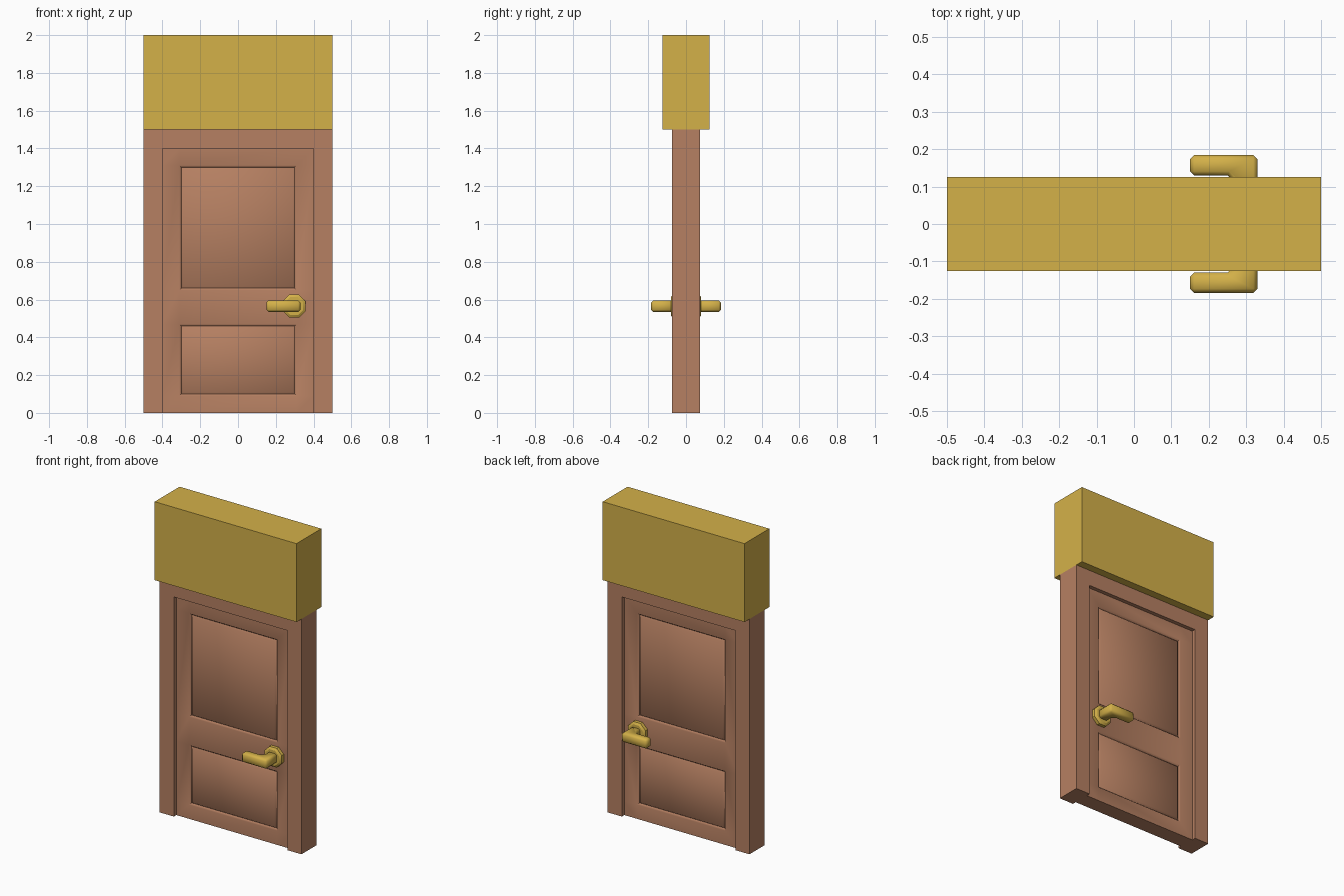
import bpy, bmesh, math
from mathutils import Matrix, Vector

if "Cube" in bpy.data.objects:
    bpy.data.objects.remove(bpy.data.objects["Cube"])


def material(name, rgb):
    m = bpy.data.materials.new(name)
    lin = [((c / 255 + 0.055) / 1.055) ** 2.4 for c in rgb]
    m.diffuse_color = (*lin, 1)
    m.use_nodes = True
    m.node_tree.nodes["Principled BSDF"].inputs["Base Color"].default_value = m.diffuse_color
    return m


wood = material("brown wood", (182, 128, 98))
gold = material("mustard", (212, 177, 73))


def make(name, bm, mat, angle=None):
    bmesh.ops.recalc_face_normals(bm, faces=bm.faces)
    me = bpy.data.meshes.new(name)
    bm.to_mesh(me)
    bm.free()
    me.materials.append(mat)
    ob = bpy.data.objects.new(name, me)
    bpy.context.collection.objects.link(ob)
    if angle:
        bpy.ops.object.select_all(action='DESELECT')
        ob.select_set(True)
        bpy.context.view_layer.objects.active = ob
        bpy.ops.object.shade_smooth_by_angle(angle=math.radians(angle))
    return ob


def prism(points, vec):
    """Extrude a closed outline along a vector."""
    bm = bmesh.new()
    face = bm.faces.new([bm.verts.new(p) for p in points])
    res = bmesh.ops.extrude_face_region(bm, geom=[face], use_keep_orig=True)
    for v in res["geom"]:
        if isinstance(v, bmesh.types.BMVert):
            v.co += Vector(vec)
    return bm


# Wall block above the door
wall = [(-.5, -.125, 1.5), (.5, -.125, 1.5), (.5, -.125, 2), (-.5, -.125, 2)]
make("wall_block", prism(wall, (0, .25, 0)), gold)

# Door frame: upside-down U outline
outline = [(-.5, 0), (-.4, 0), (-.4, 1.4), (.4, 1.4), (.4, 0), (.5, 0), (.5, 1.5), (-.5, 1.5)]
make("door_frame", prism([(x, -.075, z) for x, z in outline], (0, .15, 0)), wood)

# Door leaf: grid of rails and stiles with grooved, raised panels on both sides
xs = [-.4, -.31, .31, .4]
zs = [0, .09, .47, .65, 1.31, 1.4]
D = .05
bm = bmesh.new()


def quad(pts):
    bm.faces.new([bm.verts.new(p) for p in pts])


for s in (-1, 1):
    for i in range(3):
        for j in range(5):
            x0, x1, z0, z1 = xs[i], xs[i + 1], zs[j], zs[j + 1]
            if i == 1 and j in (1, 3):
                # rings: rim, groove bottom, raised field edge
                rings = []
                for inset, depth in ((0, D), (.01, D - .012), (.02, D - .002)):
                    a, b, c, d = x0 + inset, x1 - inset, z0 + inset, z1 - inset
                    rings.append([(a, s * depth, c), (b, s * depth, c),
                                  (b, s * depth, d), (a, s * depth, d)])
                for r, q in zip(rings, rings[1:]):
                    for k in range(4):
                        n = (k + 1) % 4
                        quad([r[k], r[n], q[n], q[k]])
                quad(rings[-1])
            else:
                quad([(x0, s * D, z0), (x1, s * D, z0), (x1, s * D, z1), (x0, s * D, z1)])
# Door edges
for a, b in zip(xs, xs[1:]):
    for z in (zs[0], zs[-1]):
        quad([(a, -D, z), (b, -D, z), (b, D, z), (a, D, z)])
for a, b in zip(zs, zs[1:]):
    for x in (xs[0], xs[-1]):
        quad([(x, -D, a), (x, -D, b), (x, D, b), (x, D, a)])
bmesh.ops.remove_doubles(bm, verts=bm.verts, dist=1e-5)
make("door_leaf", bm, wood, 60)

# Handles on both sides
CX, CZ = .297, .565
lever = [(.267, .07), (.267, .112), (.25, .13), (.15, .13), (.15, .184), (.33, .184), (.33, .07)]
for s, side in ((-1, "front"), (1, "back")):
    # octagonal rosette with a chamfered rim
    bm = bmesh.new()
    for y0, y1, r0, r1 in ((.045, .071, .066, .066), (.071, .08, .066, .052)):
        bmesh.ops.create_cone(bm, cap_ends=False, segments=8, radius1=r0, radius2=r1, depth=y1 - y0,
                              matrix=Matrix.Translation((CX, s * (y0 + y1) / 2, CZ))
                              @ Matrix.Rotation(s * -math.pi / 2, 4, 'X')
                              @ Matrix.Rotation(math.pi / 8, 4, 'Z'))
    bmesh.ops.remove_doubles(bm, verts=bm.verts, dist=1e-4)
    bmesh.ops.holes_fill(bm, edges=[e for e in bm.edges if e.is_boundary], sides=8)
    make(side + "_rosette", bm, gold, 30)

    # L-shaped lever with chamfered edges
    bm = prism([(x, s * y, CZ - .03) for x, y in lever], (0, 0, .06))
    bmesh.ops.recalc_face_normals(bm, faces=bm.faces)
    sharp = [e for e in bm.edges if e.calc_face_angle(0) > math.radians(60)]
    bmesh.ops.bevel(bm, geom=sharp, offset=.011, segments=1, affect='EDGES', profile=.5)
    make(side + "_lever", bm, gold, 50)
